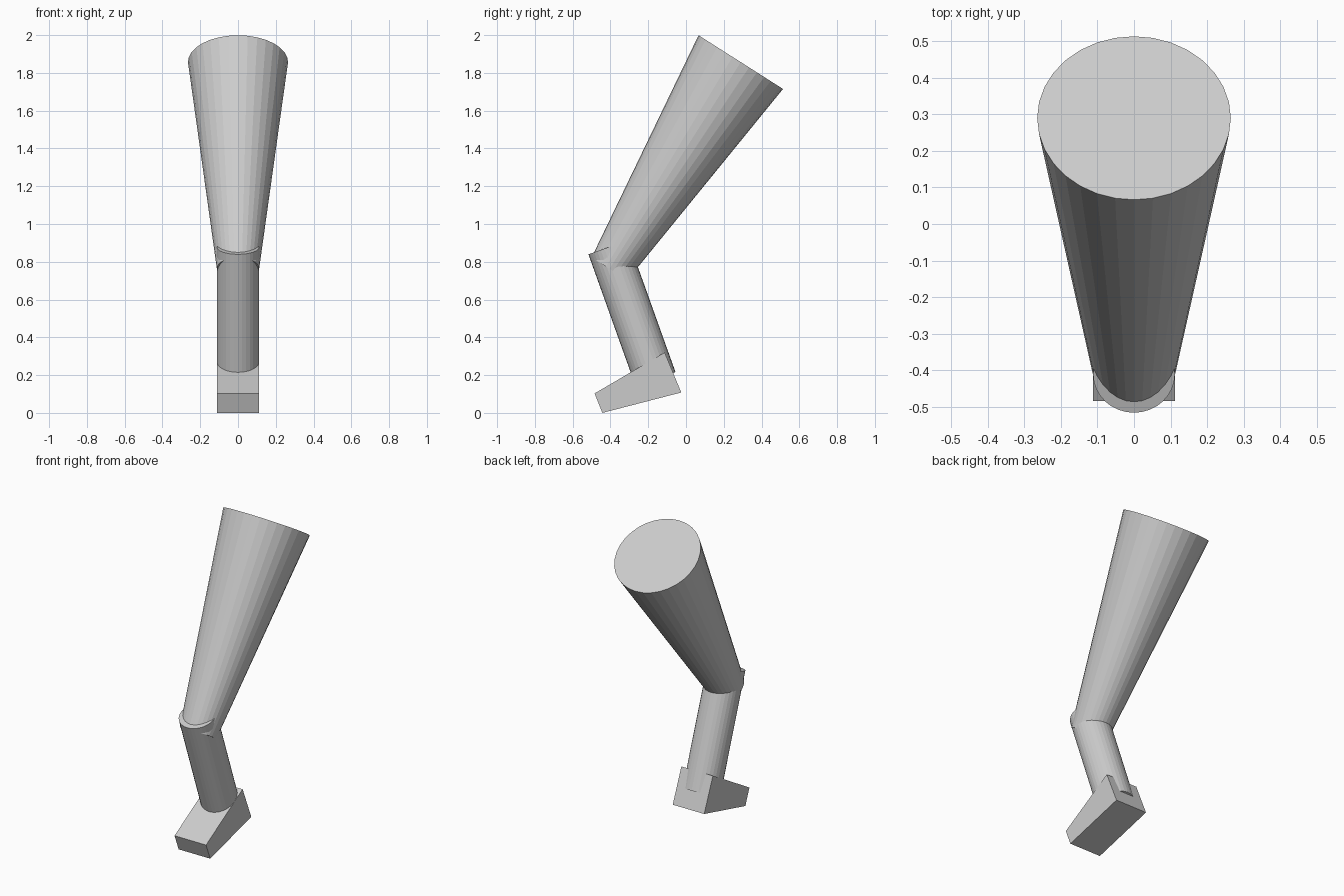
import bpy, bmesh
from mathutils import Vector

if "Cube" in bpy.data.objects:
    bpy.data.objects.remove(bpy.data.objects["Cube"])

grey = bpy.data.materials.new("light grey")
grey.diffuse_color = (0.6, 0.6, 0.6, 1)
grey.use_nodes = True
grey.node_tree.nodes["Principled BSDF"].inputs["Base Color"].default_value = grey.diffuse_color


def add_object(name, bm):
    bmesh.ops.recalc_face_normals(bm, faces=bm.faces)
    mesh = bpy.data.meshes.new(name)
    bm.to_mesh(mesh)
    bm.free()
    mesh.materials.append(grey)
    obj = bpy.data.objects.new(name, mesh)
    bpy.context.collection.objects.link(obj)
    return obj


def limb(name, bottom, top, r_bottom, r_top, sides=32):
    """Capped flat-sided cone between two (y, z) points on the centre plane."""
    a, b = Vector((0, *bottom)), Vector((0, *top))
    axis = b - a
    bm = bmesh.new()
    bmesh.ops.create_cone(bm, cap_ends=True, segments=sides,
                          radius1=r_bottom, radius2=r_top, depth=axis.length)
    # tilt about x only, so the limb stays symmetric
    rot = Vector((0, 0, 1)).rotation_difference(axis).to_matrix()
    bmesh.ops.rotate(bm, verts=bm.verts, matrix=rot)
    bmesh.ops.translate(bm, verts=bm.verts, vec=(a + b) / 2)
    return add_object(name, bm)


HALF = 0.112

# Tapered upper leg leaning back, straight lower leg leaning forward
limb("thigh", (-0.405, 0.763), (0.29, 1.857), HALF, 0.265)
limb("shin", (-0.161, 0.178), (-0.411, 0.877), HALF, HALF)

# Wedge foot, extruded sideways from its side profile
profile = [(-0.484, 0.103), (-0.443, 0.0), (-0.025, 0.108), (-0.113, 0.32)]
bm = bmesh.new()
face = bm.faces.new([bm.verts.new((-HALF, y, z)) for y, z in profile])
ext = bmesh.ops.extrude_face_region(bm, geom=[face])
bmesh.ops.translate(bm, vec=(2 * HALF, 0, 0),
                    verts=[g for g in ext["geom"] if isinstance(g, bmesh.types.BMVert)])
add_object("foot", bm)
